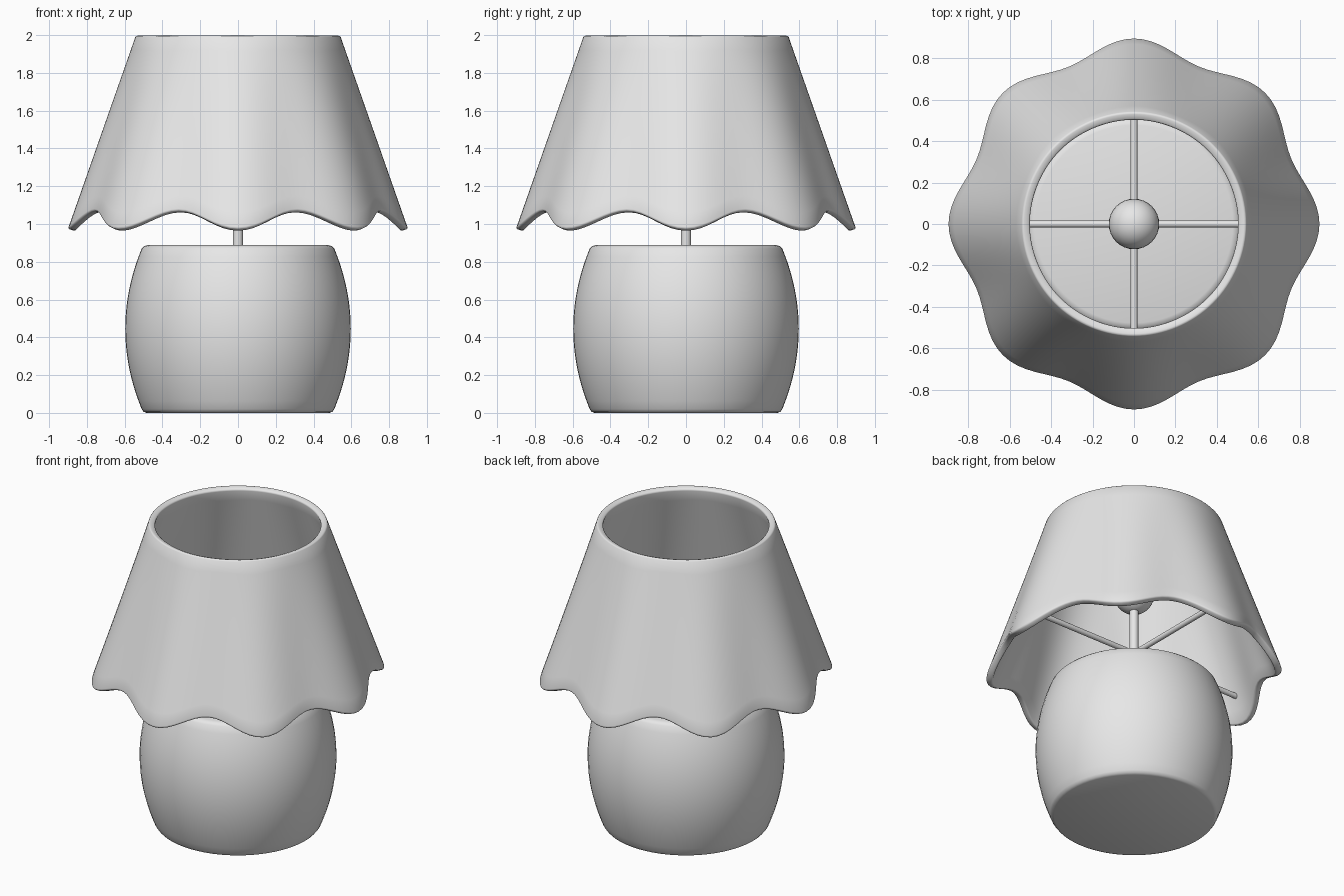
import bpy, bmesh, math
from math import cos, sin, pi
from mathutils import Vector

cube = bpy.data.objects.get("Cube")
if cube:
    bpy.data.objects.remove(cube, do_unlink=True)

# One plain grey for the whole lamp
grey = bpy.data.materials.new("plain grey")
grey.use_nodes = True
grey.diffuse_color = (0.8, 0.8, 0.8, 1)
grey.node_tree.nodes["Principled BSDF"].inputs["Base Color"].default_value = (0.8, 0.8, 0.8, 1)


def finish(obj, angle=35):
    """Give the object its colour and smooth shading."""
    obj.data.materials.clear()
    obj.data.materials.append(grey)
    bpy.ops.object.select_all(action='DESELECT')
    obj.select_set(True)
    bpy.context.view_layer.objects.active = obj
    bpy.ops.object.shade_smooth_by_angle(angle=math.radians(angle))
    return obj


def ring_surface(name, rings, capped=False):
    """Skin a stack of point rings, from bottom to top."""
    bm = bmesh.new()
    loops = [[bm.verts.new(p) for p in ring] for ring in rings]
    count = len(loops[0])
    for low, high in zip(loops, loops[1:]):
        for i in range(count):
            j = (i + 1) % count
            bm.faces.new((low[i], low[j], high[j], high[i]))
    if capped:
        bm.faces.new(loops[0][::-1])
        bm.faces.new(loops[-1])
    mesh = bpy.data.meshes.new(name)
    bm.to_mesh(mesh)
    bm.free()
    obj = bpy.data.objects.new(name, mesh)
    bpy.context.collection.objects.link(obj)
    return obj


def rod(name, start, end, radius):
    """Round bar between two points."""
    a, b = Vector(start), Vector(end)
    bpy.ops.mesh.primitive_cylinder_add(vertices=24, radius=radius,
                                        depth=(b - a).length, location=(a + b) / 2)
    obj = bpy.context.object
    obj.name = name
    obj.rotation_euler = (b - a).to_track_quat('Z', 'Y').to_euler()
    return finish(obj)


# Barrel base: bulged wall with softened rims
wall = [0.02 + 0.85 * i / 20 for i in range(21)]
profile = [(0.485, 0), (0.5, 0.006)]
profile += [(0.597 - 0.087 * ((z - 0.445) / 0.425) ** 2, z) for z in wall]
profile += [(0.498, 0.882), (0.478, 0.888)]
SIDES = 64
finish(ring_surface("lamp_base", [
    [(r * cos(2 * pi * i / SIDES), r * sin(2 * pi * i / SIDES), z) for i in range(SIDES)]
    for r, z in profile], capped=True))

# Shade: cone whose hem waves in eight lobes, fading out to a round top
SEGMENTS, ROWS = 128, 12
rings = []
for row in range(ROWS + 1):
    t = row / ROWS
    ring = []
    for i in range(SEGMENTS):
        a = 2 * pi * i / SEGMENTS
        wave = cos(8 * a)
        hem_r, hem_z = 0.863 + 0.037 * wave, 1.023 - 0.048 * wave
        r = hem_r + (0.54 - hem_r) * t
        ring.append((r * cos(a), r * sin(a), hem_z + (2 - hem_z) * t))
    rings.append(ring)
shade = ring_surface("lamp_shade", rings)
solid = shade.modifiers.new("Wall", 'SOLIDIFY')
solid.thickness = 0.042
solid.offset = -1
bevel = shade.modifiers.new("Soft rim", 'BEVEL')
bevel.width = 0.01
bevel.segments = 2
bevel.limit_method = 'ANGLE'
bevel.angle_limit = math.radians(50)
finish(shade, 40)

# Stem and bulb
rod("stem", (0, 0, 0.86), (0, 0, 1.5), 0.027)
bpy.ops.mesh.primitive_uv_sphere_add(segments=32, ring_count=16, radius=0.122, location=(0, 0, 1.54))
bpy.context.object.name = "bulb"
finish(bpy.context.object)

# Four spokes carrying the shade
for k, side in enumerate(("left", "back", "right", "front")):
    a = k * pi / 2
    rod(side + "_spoke", (0, 0, 1.13), (0.815 * cos(a), 0.815 * sin(a), 1.13), 0.017)
